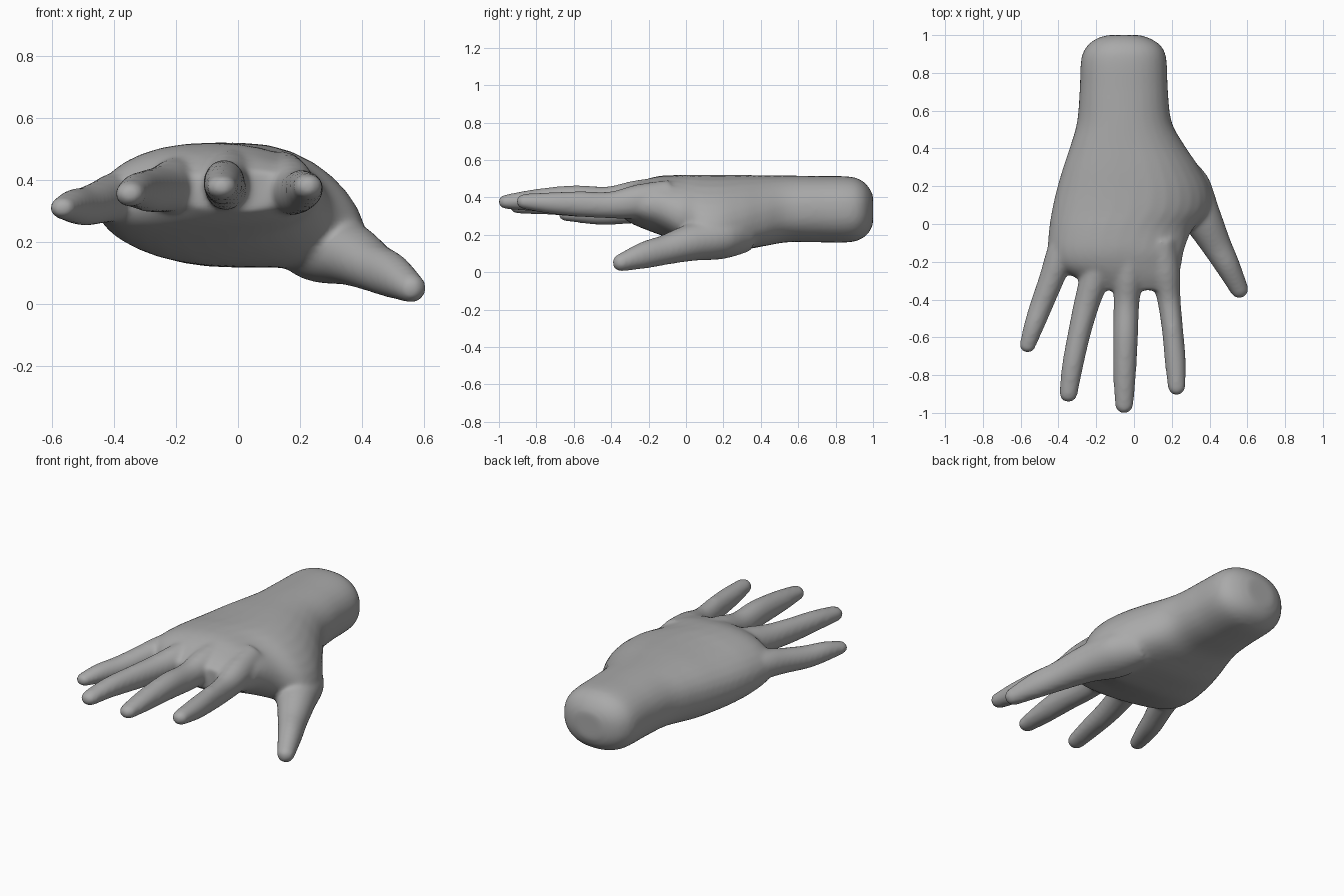
import bpy, bmesh, math
from mathutils import Vector

SIDES = 32


def smooth_stations(rows, steps=6):
    """Catmull-Rom interpolation through rows of numbers."""
    rows = [Vector(r) for r in rows]
    out = []
    for i in range(len(rows) - 1):
        p0, p1 = rows[max(i - 1, 0)], rows[i]
        p2, p3 = rows[i + 1], rows[min(i + 2, len(rows) - 1)]
        for k in range(steps):
            t = k / steps
            out.append(0.5 * (2 * p1 + (p2 - p0) * t
                              + (2 * p0 - 5 * p1 + 4 * p2 - p3) * t * t
                              + (3 * p1 - p0 - 3 * p2 + p3) * t ** 3))
    return out + [rows[-1]]


def skin(bm, rings):
    """Join rings of points into a closed tube."""
    loops = [[bm.verts.new(p) for p in ring] for ring in rings]
    for a, b in zip(loops, loops[1:]):
        for i in range(SIDES):
            j = (i + 1) % SIDES
            bm.faces.new((a[i], a[j], b[j], b[i]))
    bm.faces.new(loops[0][::-1])
    bm.faces.new(loops[-1])


def palm_ring(s):
    y, xl, xr, top, bottom, zl, zr = s
    xc, w = (xl + xr) / 2, (xr - xl) / 2
    zc, h = (top + bottom) / 2, (top - bottom) / 2
    ring = []
    for i in range(SIDES):
        a = 2 * math.pi * i / SIDES
        c, sn = math.cos(a), math.sin(a)
        edge = zr if c > 0 else zl          # height of the side edge
        ring.append((xc + w * math.copysign(abs(c) ** 0.88, c), y,
                     zc + (edge - zc) * c * c + h * math.copysign(abs(sn) ** 0.88, sn)))
    return ring


def finger_rings(rows):
    """Rows are x, y, z, half width, half height; the tip is rounded off."""
    st = smooth_stations(rows)
    tip, prev = st[-1], st[-2]
    d = Vector((tip - prev)[:3]).normalized()
    r = tip[3]
    for k in range(1, 7):
        a = k / 6 * math.radians(86)
        p = Vector(tip[:3]) + d * r * math.sin(a)
        st.append(Vector((*p, r * math.cos(a), tip[4] * math.cos(a))))
    rings = []
    for i, s in enumerate(st):
        a, b = st[max(i - 1, 0)], st[min(i + 1, len(st) - 1)]
        d = Vector((b - a)[:3]).normalized()
        side = d.cross(Vector((0, 0, 1))).normalized()
        up = side.cross(d)
        rings.append([Vector(s[:3]) + side * s[3] * math.cos(t) + up * s[4] * math.sin(t)
                      for t in (2 * math.pi * i / SIDES for i in range(SIDES))])
    return rings


# wrist and palm: y, left x, right x, top z, bottom z, left edge z, right edge z
palm = [
    (1.00, -0.14, 0.03, 0.41, 0.26, 0.335, 0.335),
    (0.98, -0.20, 0.09, 0.45, 0.215, 0.335, 0.335),
    (0.94, -0.25, 0.145, 0.49, 0.18, 0.335, 0.335),
    (0.87, -0.28, 0.172, 0.512, 0.16, 0.335, 0.335),
    (0.70, -0.288, 0.18, 0.515, 0.16, 0.335, 0.335),
    (0.54, -0.302, 0.20, 0.517, 0.16, 0.33, 0.32),
    (0.42, -0.335, 0.265, 0.518, 0.14, 0.33, 0.28),
    (0.30, -0.375, 0.345, 0.52, 0.12, 0.325, 0.24),
    (0.18, -0.41, 0.405, 0.52, 0.12, 0.32, 0.21),
    (0.07, -0.435, 0.40, 0.52, 0.13, 0.32, 0.22),
    (-0.03, -0.45, 0.31, 0.52, 0.16, 0.32, 0.29),
    (-0.14, -0.455, 0.265, 0.515, 0.20, 0.325, 0.35),
    (-0.22, -0.42, 0.25, 0.495, 0.23, 0.335, 0.36),
    (-0.29, -0.30, 0.23, 0.465, 0.26, 0.35, 0.37),
    (-0.35, -0.19, 0.19, 0.43, 0.30, 0.36, 0.37),
]

# digits: x, y, z, half width, half height
digits = {
    "little": [(-0.34, 0.0, 0.345, 0.07, 0.08), (-0.39, -0.16, 0.345, 0.075, 0.08),
               (-0.44, -0.30, 0.33, 0.066, 0.07), (-0.49, -0.43, 0.315, 0.06, 0.063),
               (-0.53, -0.54, 0.315, 0.053, 0.055), (-0.563, -0.64, 0.31, 0.043, 0.037)],
    "ring": [(-0.17, -0.10, 0.41, 0.075, 0.08), (-0.205, -0.27, 0.385, 0.078, 0.085),
             (-0.25, -0.42, 0.37, 0.068, 0.075), (-0.29, -0.58, 0.365, 0.06, 0.068),
             (-0.325, -0.75, 0.365, 0.056, 0.056), (-0.347, -0.895, 0.355, 0.049, 0.042)],
    "middle": [(-0.02, -0.10, 0.43, 0.075, 0.085), (-0.03, -0.27, 0.40, 0.08, 0.09),
               (-0.04, -0.42, 0.38, 0.068, 0.078), (-0.045, -0.60, 0.39, 0.066, 0.075),
               (-0.05, -0.80, 0.385, 0.06, 0.06), (-0.052, -0.955, 0.377, 0.049, 0.04)],
    "index": [(0.14, -0.08, 0.41, 0.08, 0.085), (0.165, -0.25, 0.38, 0.08, 0.09),
              (0.185, -0.40, 0.36, 0.062, 0.072), (0.205, -0.57, 0.365, 0.056, 0.068),
              (0.218, -0.72, 0.37, 0.056, 0.058), (0.226, -0.86, 0.378, 0.047, 0.042)],
    "thumb": [(0.20, 0.32, 0.22, 0.10, 0.11), (0.27, 0.18, 0.19, 0.14, 0.12),
              (0.36, 0.03, 0.16, 0.105, 0.10), (0.435, -0.11, 0.12, 0.08, 0.08),
              (0.495, -0.22, 0.092, 0.066, 0.072), (0.557, -0.345, 0.052, 0.049, 0.048)],
}

bm = bmesh.new()
skin(bm, [palm_ring(s) for s in smooth_stations(palm)])
for rows in digits.values():
    skin(bm, finger_rings(rows))
bmesh.ops.recalc_face_normals(bm, faces=bm.faces)
mesh = bpy.data.meshes.new("hand")
bm.to_mesh(mesh)
bm.free()

hand = bpy.data.objects.new("hand", mesh)
bpy.context.collection.objects.link(hand)
grey = bpy.data.materials.new("plain grey")
grey.diffuse_color = (0.4, 0.4, 0.4, 1)
mesh.materials.append(grey)

# fuse the parts into one skin and soften the joins
fuse = hand.modifiers.new("fuse", 'REMESH')
fuse.mode = 'VOXEL'
fuse.voxel_size = 0.012
fuse.use_smooth_shade = True
soften = hand.modifiers.new("soften", 'SMOOTH')
soften.factor = 0.5
soften.iterations = 10
for p in mesh.polygons:
    p.use_smooth = True
